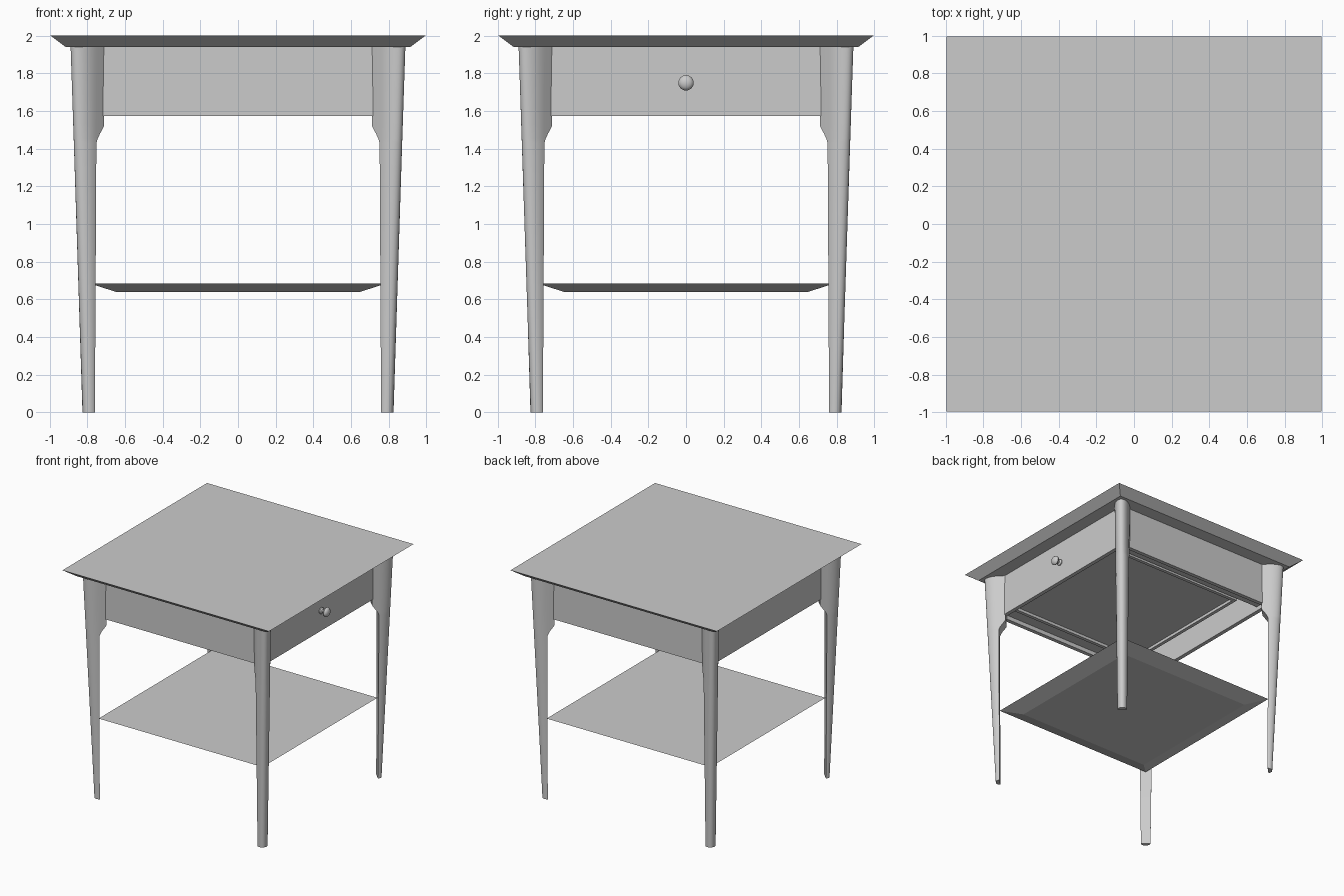
import bpy, bmesh, math
from mathutils import Vector

cube = bpy.data.objects.get("Cube")
if cube:
    bpy.data.objects.remove(cube, do_unlink=True)

# Single flat finish
grey = bpy.data.materials.new("plain grey")
GREY = (0.6, 0.6, 0.6, 1)
grey.diffuse_color = GREY
grey.use_nodes = True
grey.node_tree.nodes["Principled BSDF"].inputs["Base Color"].default_value = GREY


def loft(name, rings, smooth=False):
    """Skin a stack of equal-length rings and cap both ends."""
    bm = bmesh.new()
    rows = [[bm.verts.new(p) for p in ring] for ring in rings]
    n = len(rows[0])
    for a, b in zip(rows, rows[1:]):
        for i in range(n):
            j = (i + 1) % n
            bm.faces.new((a[i], a[j], b[j], b[i]))
    bm.faces.new(rows[0][::-1])
    bm.faces.new(rows[-1])
    bmesh.ops.recalc_face_normals(bm, faces=bm.faces)
    mesh = bpy.data.meshes.new(name)
    bm.to_mesh(mesh)
    bm.free()
    mesh.materials.append(grey)
    obj = bpy.data.objects.new(name, mesh)
    bpy.context.collection.objects.link(obj)
    if smooth:
        bpy.ops.object.select_all(action='DESELECT')
        obj.select_set(True)
        bpy.context.view_layer.objects.active = obj
        bpy.ops.object.shade_smooth_by_angle(angle=math.radians(35))
    return obj


def rect(x0, x1, y0, y1, z):
    return [(x0, y0, z), (x1, y0, z), (x1, y1, z), (x0, y1, z)]


def box(name, x0, x1, y0, y1, z0, z1):
    return loft(name, [rect(x0, x1, y0, y1, z0), rect(x0, x1, y0, y1, z1)])


def undercut_board(name, top_half, bottom_half, z0, z1):
    a, b = bottom_half, top_half
    return loft(name, [rect(-a, a, -a, a, z0), rect(-b, b, -b, b, z1)])


# Table top and shelf, both with undercut edges
undercut_board("table_top", 0.995, 0.915, 1.94, 2.0)
undercut_board("lower_shelf", 0.79, 0.65, 0.64, 0.685)

# Tapered legs: D-shaped section on the diagonal, with an inner shoulder block
LEG_LEVELS = [(0, 0), (1.43, 0.001), (1.455, 0.012), (1.48, 0.028),
              (1.50, 0.044), (1.52, 0.057), (1.945, 0.057)]


def leg_ring(z, block, sx, sy):
    t = z / 1.945
    back = 1.116 + 0.007 * t      # flat inner face, along the diagonal
    half = 0.040 + 0.022 * t      # half width
    bulge = 0.034 + 0.086 * t     # rounded outer side
    inner = back - max(block, 0.001)
    pts = [(inner, half), (inner, -half)]
    for i in range(17):
        a = -math.pi / 2 + math.pi * i / 16
        pts.append((back + bulge * math.cos(a), half * math.sin(a)))
    r = math.sqrt(0.5)
    return [(sx * (d - w) * r, sy * (d + w) * r, z) for d, w in pts]


for sx, side in ((1, "left"), (-1, "right")):
    for sy, end in ((-1, "front"), (1, "back")):
        loft(f"{end}_{side}_leg",
             [leg_ring(z, b, sx, sy) for z, b in LEG_LEVELS], smooth=True)

# Apron panels; the left one is the drawer front
P, T, L = 0.80, 0.035, 0.735
box("front_apron", -L, L, -P, -P + T, 1.573, 1.945)
box("back_apron", -L, L, P - T, P, 1.573, 1.945)
box("right_apron", -P, -P + T, -L, L, 1.573, 1.945)
box("drawer_front", P - T, P, -L, L, 1.573, 1.945)

# Drawer box and its runners
box("drawer_bottom", -0.54, 0.77, -0.65, 0.65, 1.625, 1.645)
box("drawer_back", -0.56, -0.53, -0.66, 0.66, 1.60, 1.88)
for s, name in ((-1, "front"), (1, "back")):
    ys = sorted((s * 0.63, s * 0.66))
    box(f"drawer_{name}_side", -0.55, 0.77, ys[0], ys[1], 1.60, 1.88)
    ys = sorted((s * 0.67, s * 0.77))
    box(f"{name}_runner", -0.77, 0.77, ys[0], ys[1], 1.61, 1.65)

# Turned knob on the drawer front: (x, radius)
KNOB = [(0.79, 0.027), (0.808, 0.027), (0.814, 0.022), (0.818, 0.014),
        (0.832, 0.014), (0.837, 0.028), (0.845, 0.038), (0.854, 0.041),
        (0.864, 0.037), (0.873, 0.026), (0.878, 0.010)]
loft("drawer_knob",
     [[(x, r * math.cos(k * math.tau / 24), 1.75 + r * math.sin(k * math.tau / 24))
       for k in range(24)] for x, r in KNOB], smooth=True)
